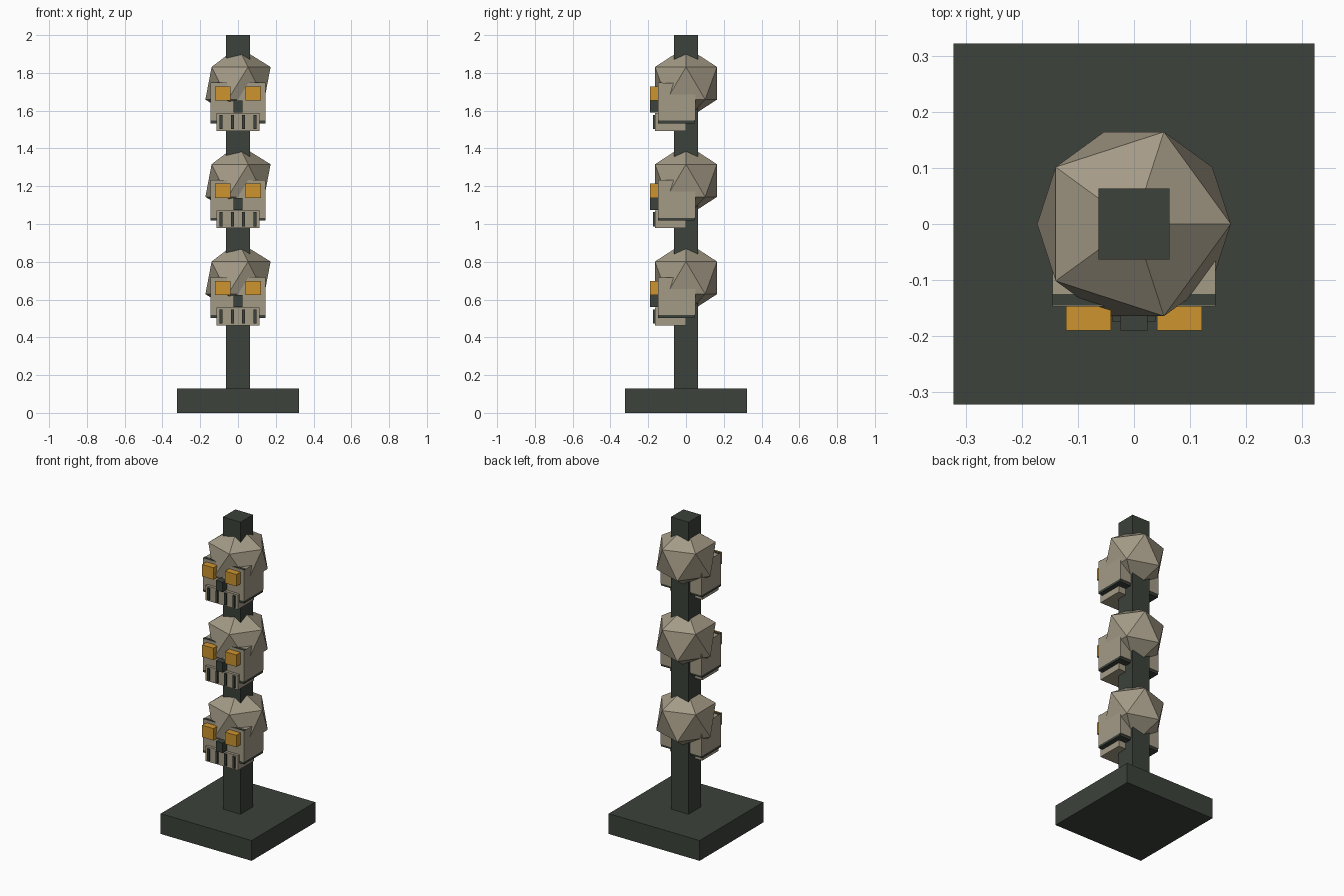
import bpy, bmesh
from mathutils import Matrix

if "Cube" in bpy.data.objects:
    bpy.data.objects.remove(bpy.data.objects["Cube"])


def material(name, rgb):
    m = bpy.data.materials.new(name)
    m.diffuse_color = (*rgb, 1)
    m.use_nodes = True
    m.node_tree.nodes["Principled BSDF"].inputs["Base Color"].default_value = m.diffuse_color
    return m


BONE = material("bone", (0.37, 0.325, 0.24))
DARK = material("dark wood", (0.045, 0.054, 0.043))
GOLD = material("amber", (0.61, 0.296, 0.028))


def finish(bm, name, mat):
    me = bpy.data.meshes.new(name)
    bm.to_mesh(me)
    bm.free()
    me.materials.append(mat)
    ob = bpy.data.objects.new(name, me)
    bpy.context.collection.objects.link(ob)
    return ob


def box(name, mat, x, y, z):
    """Box from (min, max) ranges."""
    bm = bmesh.new()
    bmesh.ops.create_cube(bm, size=1)
    for v in bm.verts:
        for i, (lo, hi) in enumerate((x, y, z)):
            v.co[i] = hi if v.co[i] > 0 else lo
    return finish(bm, name, mat)


def skull(z, tag):
    # faceted cranium
    bm = bmesh.new()
    bmesh.ops.create_icosphere(bm, subdivisions=1, radius=0.193,
                               matrix=Matrix.Translation((0, 0, z)))
    finish(bm, "cranium_" + tag, BONE)
    # face block, with dark brow edge and dark band beneath
    box("face_" + tag, BONE, (-.145, .145), (-.147, .05), (z - .197, z + .002))
    box("brow_edge_" + tag, DARK, (-.145, .145), (-.145, -.125), (z, z + .004))
    box("mouth_gap_" + tag, DARK, (-.145, .145), (-.147, .045), (z - .212, z - .197))
    # jaw with tooth gaps
    box("jaw_" + tag, BONE, (-.115, .115), (-.165, 0), (z - .252, z - .158))
    for i in range(4):
        cx = -.09 + .06 * i
        box(f"tooth_gap_{tag}_{i}", DARK, (cx - .008, cx + .008),
            (-.174, -.16), (z - .242, z - .167))
    # nose and eyes
    box("nose_" + tag, DARK, (-.024, .024), (-.19, -.14), (z - .155, z - .092))
    for side, s in (("left", -1), ("right", 1)):
        box(f"eye_{side}_{tag}", GOLD, sorted((s * .041, s * .121)),
            (-.19, -.14), (z - .092, z - .016))


# plinth and pole
box("plinth", DARK, (-.322, .322), (-.322, .322), (0, .13))
box("pole", DARK, (-.063, .063), (-.063, .063), (.12, 2))

# three stacked skulls
for k, tag in enumerate(("lower", "middle", "upper")):
    skull(.715 + .515 * k, tag)
